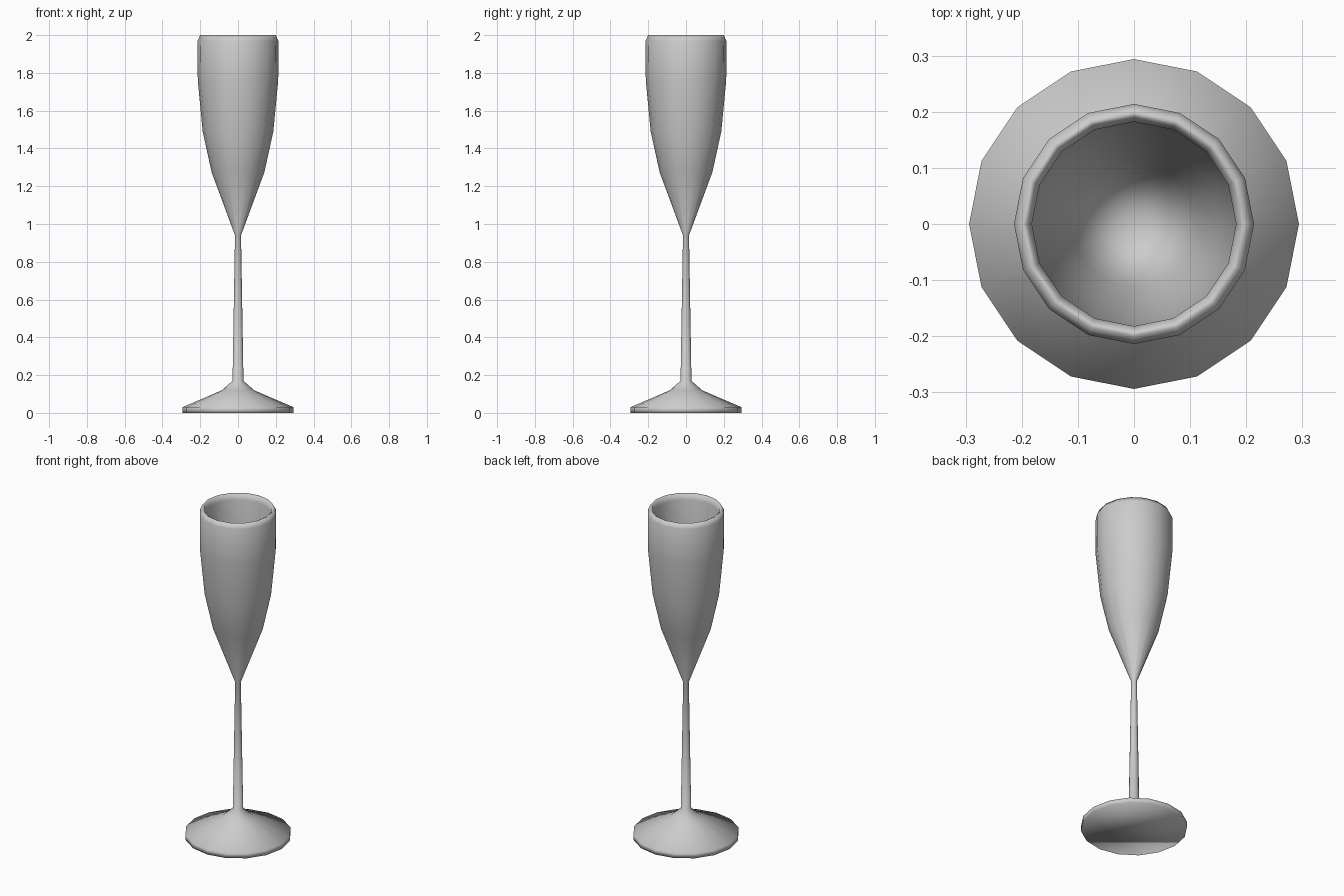
import bpy, bmesh, math

if "Cube" in bpy.data.objects:
    bpy.data.objects.remove(bpy.data.objects["Cube"])

SIDES = 16


def lathe(name, profile):
    """Revolve (radius, z) points around z; ends are closed by poles or caps."""
    bm = bmesh.new()
    rings = []
    for r, z in profile:
        if r == 0:
            rings.append([bm.verts.new((0, 0, z))])
        else:
            rings.append([bm.verts.new((r * math.cos(2 * math.pi * i / SIDES),
                                        r * math.sin(2 * math.pi * i / SIDES), z))
                          for i in range(SIDES)])
    for a, b in zip(rings, rings[1:]):
        for i in range(SIDES):
            j = (i + 1) % SIDES
            if len(b) == 1:
                bm.faces.new((a[i], a[j], b[0]))
            else:
                bm.faces.new((a[i], a[j], b[j], b[i]))
    bm.faces.new(rings[0][::-1])
    bmesh.ops.recalc_face_normals(bm, faces=bm.faces)
    mesh = bpy.data.meshes.new(name)
    bm.to_mesh(mesh)
    bm.free()
    mesh.polygons.foreach_set("use_smooth", [True] * len(mesh.polygons))
    obj = bpy.data.objects.new(name, mesh)
    bpy.context.collection.objects.link(obj)
    return obj


# Foot and tapering stem
foot_and_stem = [(0.294, 0), (0.294, 0.03), (0.085, 0.12), (0.029, 0.17), (0.016, 0.94)]
# Outside of the bowl, going up
bowl_outer = [(0.14, 1.275), (0.187, 1.49), (0.213, 1.76), (0.214, 1.97)]
# Rounded rim
rim = [(0.2, 2.0), (0.19, 1.995)]
# Inside of the bowl, going down to a point
bowl_inner = [(0.182, 1.965), (0.181, 1.76), (0.157, 1.5), (0.112, 1.29), (0, 1.0)]

lathe("flute_glass", foot_and_stem + bowl_outer + rim + bowl_inner)
